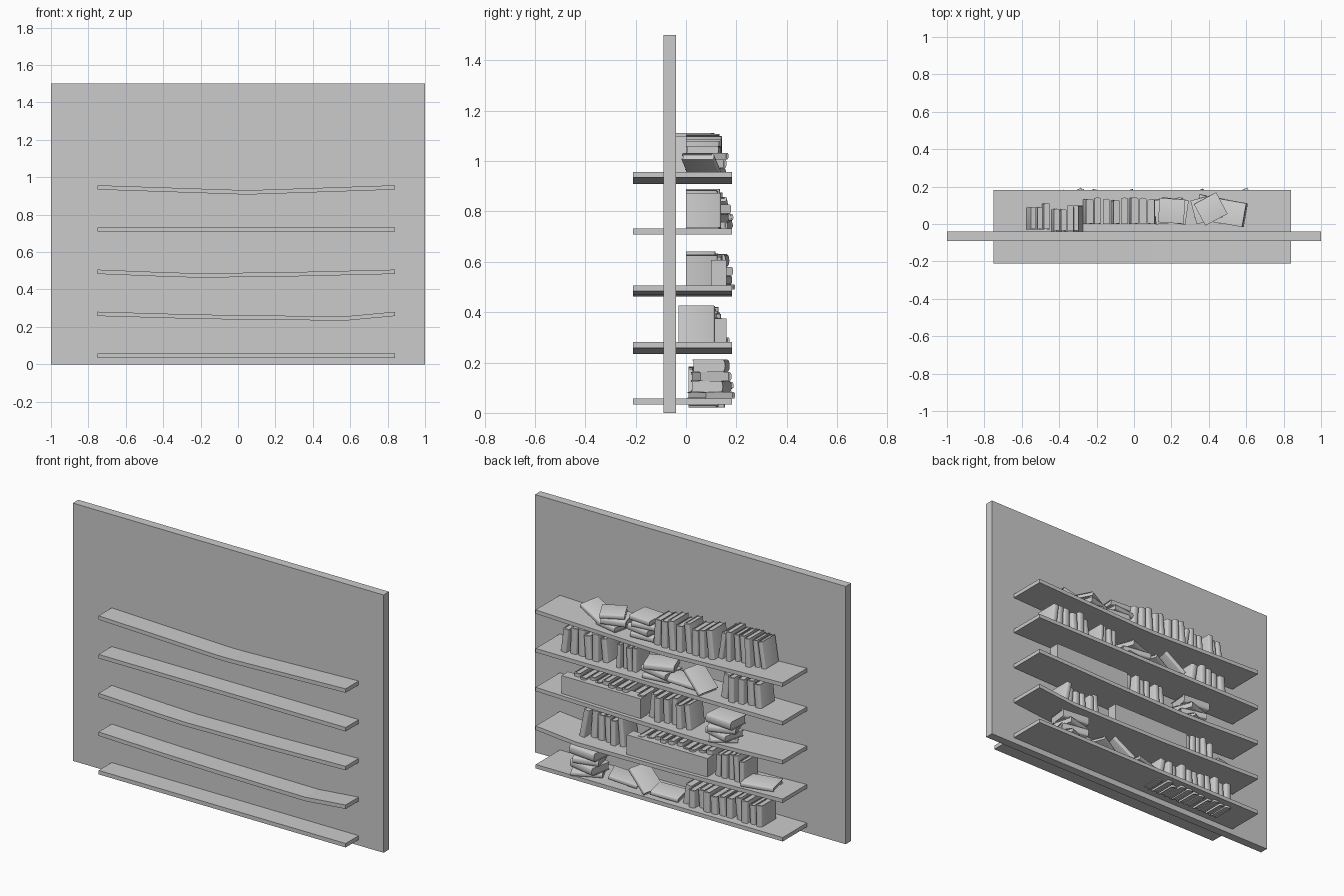
import bpy, bmesh, random
from math import radians, sin, cos, pi
from mathutils import Matrix, Vector

random.seed(4)
cube = bpy.data.objects.get("Cube")
if cube:
    bpy.data.objects.remove(cube)

grey = bpy.data.materials.new("plain_grey")
grey.use_nodes = True
grey.diffuse_color = (0.6, 0.6, 0.6, 1)
grey.node_tree.nodes["Principled BSDF"].inputs["Base Color"].default_value = (0.6, 0.6, 0.6, 1)


def make_object(name, bm, smooth=False):
    bmesh.ops.recalc_face_normals(bm, faces=bm.faces)
    mesh = bpy.data.meshes.new(name)
    bm.to_mesh(mesh)
    bm.free()
    mesh.materials.append(grey)
    obj = bpy.data.objects.new(name, mesh)
    bpy.context.collection.objects.link(obj)
    if smooth:
        bpy.ops.object.select_all(action="DESELECT")
        obj.select_set(True)
        bpy.context.view_layer.objects.active = obj
        bpy.ops.object.shade_smooth_by_angle(angle=radians(35))
    return obj


def extrude(bm, points, direction):
    face = bm.faces.new([bm.verts.new(p) for p in points])
    result = bmesh.ops.extrude_face_region(bm, geom=[face], use_keep_orig=True)
    moved = [g for g in result["geom"] if isinstance(g, bmesh.types.BMVert)]
    bmesh.ops.translate(bm, verts=moved, vec=direction)


def box(name, x0, x1, y0, y1, z0, z1):
    bm = bmesh.new()
    extrude(bm, [(x0, y0, z0), (x1, y0, z0), (x1, y1, z0), (x0, y1, z0)], (0, 0, z1 - z0))
    return make_object(name, bm)


# Back panel
box("back_panel", -1, 1, -0.09, -0.04, 0, 1.5)

# Shelves: top edge points along x, some sagging under load
LEFT, RIGHT, THICK = -0.75, 0.84, 0.023
SHELVES = [
    [(LEFT, .057), (RIGHT, .057)],
    [(LEFT, .281), (-.3, .268), (0, .262), (.3, .259), (.58, .257), (RIGHT, .281)],
    [(LEFT, .506), (-.4, .492), (-.2, .486), (0, .489), (.3, .493), (RIGHT, .506)],
    [(LEFT, .732), (RIGHT, .732)],
    [(LEFT, .957), (-.3, .942), (0, .932), (.1, .932), (.4, .942), (RIGHT, .957)],
]
for i, top in enumerate(SHELVES):
    bm = bmesh.new()
    outline = [(x, -.21, z) for x, z in top] + [(x, -.21, z - THICK) for x, z in reversed(top)]
    extrude(bm, outline, (0, .392, 0))
    make_object(f"shelf_{i + 1}", bm)


def shelf_top(level, x):
    for (x0, z0), (x1, z1) in zip(SHELVES[level], SHELVES[level][1:]):
        if x <= x1:
            return z0 + (z1 - z0) * (x - x0) / (x1 - x0)
    return SHELVES[level][-1][1]


def book(name, x, y, base, size, rotation):
    """Cover with a rounded spine toward +y, around a recessed page block."""
    w, d, h = size
    a, t = w / 2, min(.004, w / 6)
    arc = [(a * cos(k * pi / 6), d / 2 - a * .4 + a * .4 * sin(k * pi / 6)) for k in range(7)]
    inner = d / 2 - a * .4 - t
    cover = [(a, -d / 2)] + arc + [(-a, -d / 2), (t - a, -d / 2), (t - a, inner), (a - t, inner), (a - t, -d / 2)]
    bm = bmesh.new()
    extrude(bm, [(px, py, -h / 2) for px, py in cover], (0, 0, h))
    b, back = a - t, t - d / 2
    extrude(bm, [(-b, back, t - h / 2), (b, back, t - h / 2), (b, inner, t - h / 2), (-b, inner, t - h / 2)],
            (0, 0, h - 2 * t))
    bmesh.ops.transform(bm, matrix=rotation, verts=bm.verts)
    low = min(v.co.z for v in bm.verts)
    bmesh.ops.translate(bm, verts=bm.verts, vec=Vector((x, y, base - low)))
    make_object(name, bm, smooth=True)


def turn(axis, angle):
    return Matrix.Rotation(radians(angle), 4, axis)


# Rows of standing books; each lean angle is one book, from low x to high x
def row(name, level, x0, x1, leans, back=0.0, height=.155, sink=0.0):
    step = (x1 - x0) / len(leans)
    for i, lean in enumerate(leans):
        x = x0 + (i + .5) * step
        depth = random.uniform(.115, .145)
        size = (step * random.uniform(.68, .86), depth, height * random.uniform(.86, 1.02))
        book(f"{name}_{i + 1}", x, back + depth / 2, shelf_top(level, x) - sink, size, turn("Y", lean))


row("top_row_right", 4, -.57, -.45, [9, 6, 3], -.03, .165)
row("top_row_middle", 4, -.44, -.28, [5, 3, 0, -9], -.04, .17)
row("top_row_centre", 4, -.27, .12, [6, 2, 0, 5, 0, 4, 0, -3], 0, .165)
row("fourth_row_right", 3, -.57, -.31, [5, 2, 0, 0, -8])
row("fourth_row_centre", 3, .23, .36, [0, 3, 0, -2], 0, .15)
row("fourth_row_left", 3, .42, .71, [6, 0, 4, 0, -2, -7])
row("third_row_centre", 2, -.12, .16, [6, 3, 0, 2, 0, -6])
row("second_row_right", 1, -.47, -.27, [0, 4, 0, 0, -3], 0, .145)
row("second_row_left", 1, .33, .6, [5, 0, 3, 0, -4, -11], -.03, .165)
row("bottom_row_right", 0, -.59, -.41, [0, 3, 0, 6], .01, .16, .035)
row("bottom_row_centre", 0, -.4, -.07, [0, 5, 2, 0, 4, 0, -10], .01, .155, .035)


# Boxed sets: long plain block with thin books standing behind it
def boxed_set(name, level, x0, x1):
    base = min(shelf_top(level, x0), shelf_top(level, x1))
    box(f"{name}_block", x0, x1, .1, .16, base, base + .115)
    row(f"{name}_book", level, x0, x1 - .05, [0, 0, 3, 0, 0, 2, 0, 0, -3, 0], 0, .132)


boxed_set("third_set", 2, .18, .69)
boxed_set("second_set", 1, -.25, .27)


# Stacks of books lying flat, each turned a little; one (thickness, yaw) per book
def stack(name, level, x, y, books, length=.17):
    base = shelf_top(level, x)
    for i, (thick, yaw) in enumerate(books):
        size = (thick, .13, length * random.uniform(.85, 1.05))
        book(f"{name}_{i + 1}", x + random.uniform(-.015, .015), y, base, size, turn("Z", yaw) @ turn("Y", 90))
        base += thick


stack("top_stack_centre", 4, .2, .07, [(.03, 4), (.035, -8), (.03, 6), (.03, -4)], .15)
stack("top_stack_left", 4, .4, .08, [(.03, -12), (.035, 15), (.025, 28)], .15)
stack("fourth_stack", 3, .09, .09, [(.025, 8), (.035, -10), (.035, 20)])
stack("third_stack", 2, -.33, .1, [(.02, 30), (.035, -15), (.035, 20), (.05, -5)])
stack("second_flat_book", 1, -.54, .09, [(.025, 12)], .2)
stack("bottom_stack", 0, .56, .1, [(.025, 25), (.045, -12), (.035, 14), (.05, -6)])

# Loose fallen books, tipped against their neighbours
for name, level, x, y, lean, yaw in [
    ("top_fallen", 4, .52, .06, 68, -10),
    ("fourth_fallen_a", 3, -.06, .1, 78, 20),
    ("fourth_fallen_b", 3, -.17, .11, 48, -12),
    ("bottom_fallen_a", 0, .32, .1, 75, 22),
    ("bottom_fallen_b", 0, .19, .1, 50, -14),
    ("bottom_fallen_c", 0, .04, .1, 84, 12),
]:
    book(name, x, y, shelf_top(level, x), (.025, .13, .16), turn("Z", yaw) @ turn("Y", lean))
